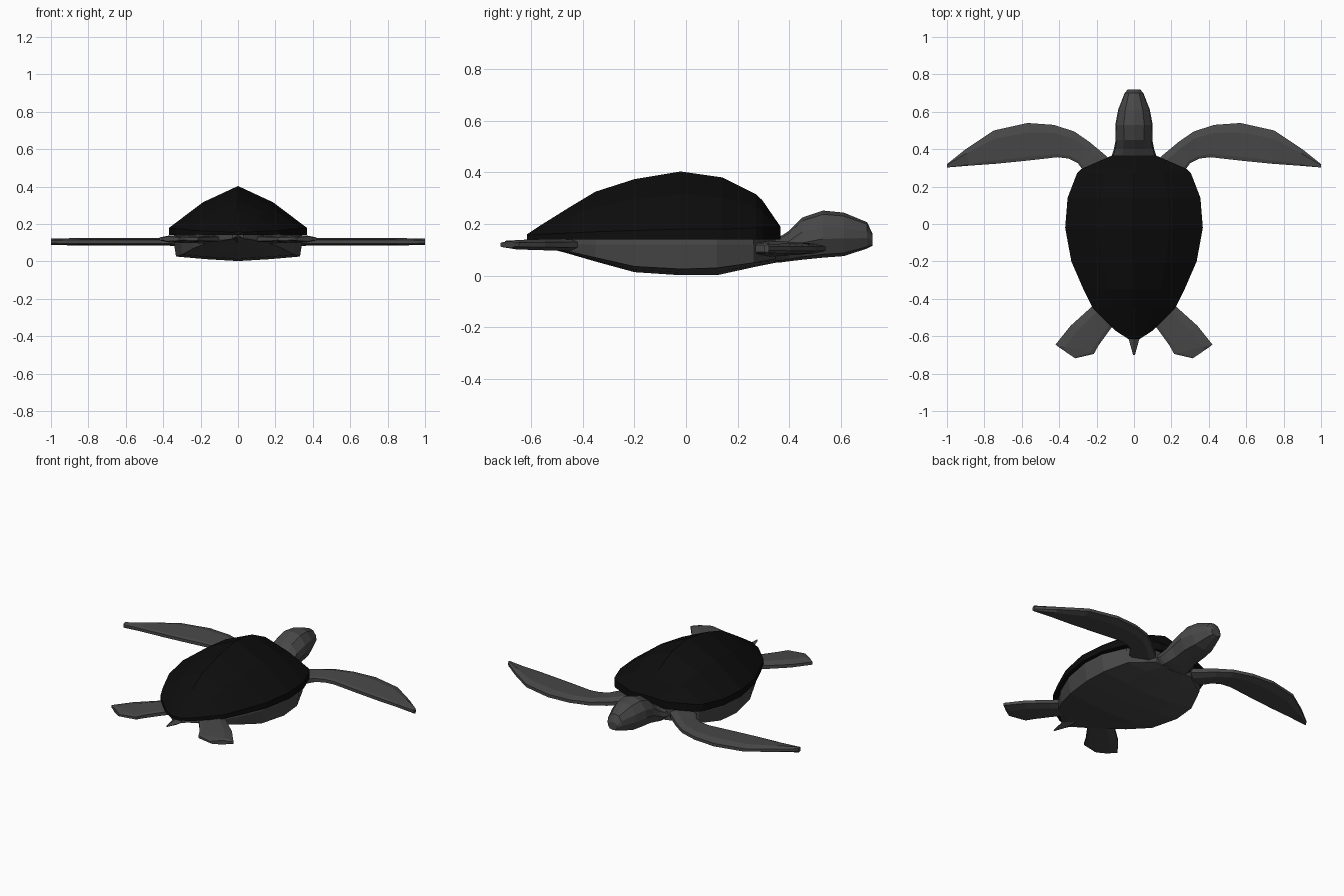
import bpy, bmesh
from mathutils import Vector


def material(name, v):
    m = bpy.data.materials.new(name)
    m.diffuse_color = (v, v, v, 1)
    return m


SKIN = material("dark_skin", 0.065)
BLACK = material("black_shell", 0.004)


def loft(name, rings, mat, mirror=False):
    """Skin a list of equal-length closed rings and cap both ends."""
    bm = bmesh.new()
    vs = [[bm.verts.new(p) for p in ring] for ring in rings]
    n = len(vs[0])
    for a, b in zip(vs, vs[1:]):
        for i in range(n):
            j = (i + 1) % n
            bm.faces.new((a[i], a[j], b[j], b[i]))
    bm.faces.new(vs[0])
    bm.faces.new(vs[-1][::-1])
    if mirror:
        geo = bm.verts[:] + bm.edges[:] + bm.faces[:]
        copy = bmesh.ops.duplicate(bm, geom=geo)["geom"]
        for v in copy:
            if isinstance(v, bmesh.types.BMVert):
                v.co.x *= -1
    bmesh.ops.recalc_face_normals(bm, faces=bm.faces[:])
    me = bpy.data.meshes.new(name)
    bm.to_mesh(me)
    bm.free()
    me.materials.append(mat)
    ob = bpy.data.objects.new(name, me)
    bpy.context.collection.objects.link(ob)
    return ob


def symmetric(y, half):
    """Close a half section (x, z), listed from top centre to bottom centre."""
    right = [(x, y, z) for x, z in half]
    left = [(-x, y, z) for x, z in half[-2:0:-1]]
    return right + left


def flipper(name, stations):
    """Thin blade: stations of leading point, trailing point, mid z, half thickness."""
    rings = []
    for lead, trail, z, t in stations:
        a, b = Vector((*lead, z)), Vector((*trail, z))
        up = Vector((0, 0, t))
        edge = up * 0.45
        p, q = a.lerp(b, 0.25), a.lerp(b, 0.9)
        rings.append([a + edge, p + up, q + up * 0.7, b + edge,
                      b - edge, q - up * 0.7, p - up, a - edge])
    return loft(name, rings, mat=SKIN, mirror=True)


# Shell: y, half width, rim height, ridge height
shell = [(-0.615, 0.03, 0.155, 0.16), (-0.57, 0.10, 0.16, 0.19),
         (-0.45, 0.22, 0.165, 0.265), (-0.35, 0.27, 0.17, 0.325),
         (-0.20, 0.335, 0.175, 0.373), (-0.02, 0.368, 0.18, 0.403),
         (0.14, 0.355, 0.18, 0.38), (0.27, 0.305, 0.185, 0.315),
         (0.295, 0.28, 0.185, 0.292), (0.365, 0.12, 0.185, 0.19)]
loft("shell", [symmetric(y, [(0, top), (w * 0.51, rim + (top - rim) * 0.61),
                             (w, rim), (w, 0.14), (0, 0.14)])
               for y, w, rim, top in shell], BLACK)

# Belly: y, half width, lower edge height, bottom height
belly = [(-0.60, 0.03, 0.125, 0.122), (-0.47, 0.17, 0.098, 0.09),
         (-0.35, 0.245, 0.07, 0.055), (-0.20, 0.31, 0.036, 0.014),
         (-0.02, 0.342, 0.026, 0.002), (0.12, 0.332, 0.03, 0.002),
         (0.26, 0.27, 0.05, 0.033), (0.345, 0.13, 0.065, 0.05)]
loft("belly", [symmetric(y, [(0, 0.15), (w, 0.15), (w * 1.01, 0.12),
                             (w * 0.97, low), (w * 0.5, (low + bot) / 2 - 0.002), (0, bot)])
               for y, w, low, bot in belly], SKIN)

# Neck and head: y, half width, bottom, top
head = [(0.28, 0.13, 0.05, 0.14), (0.37, 0.118, 0.052, 0.155),
        (0.40, 0.108, 0.056, 0.175), (0.45, 0.098, 0.062, 0.225),
        (0.53, 0.10, 0.07, 0.252), (0.61, 0.085, 0.076, 0.244),
        (0.70, 0.05, 0.105, 0.207), (0.72, 0.032, 0.115, 0.165)]
loft("head", [symmetric(y, [(0, t), (w * 0.55, t - (t - b) * 0.08),
                            (w * 0.93, b + (t - b) * 0.66), (w, b + (t - b) * 0.4),
                            (w * 0.7, b + (t - b) * 0.07), (0, b)])
              for y, w, b, t in head], SKIN)

# Front flippers
flipper("front_flippers", [
    ((0.08, 0.29), (0.20, 0.20), 0.105, 0.03),
    ((0.15, 0.365), (0.275, 0.29), 0.105, 0.03),
    ((0.24, 0.44), (0.30, 0.325), 0.105, 0.025),
    ((0.32, 0.495), (0.35, 0.35), 0.105, 0.022),
    ((0.43, 0.53), (0.41, 0.357), 0.105, 0.02),
    ((0.57, 0.54), (0.56, 0.34), 0.105, 0.02),
    ((0.75, 0.50), (0.74, 0.322), 0.105, 0.02),
    ((0.90, 0.40), (0.88, 0.312), 0.105, 0.019),
    ((1.00, 0.32), (1.00, 0.302), 0.105, 0.017)])

# Rear flippers
flipper("rear_flippers", [
    ((0.14, -0.36), (0.06, -0.48), 0.12, 0.025),
    ((0.24, -0.455), (0.125, -0.56), 0.12, 0.023),
    ((0.34, -0.545), (0.19, -0.65), 0.12, 0.021),
    ((0.42, -0.645), (0.215, -0.695), 0.12, 0.018),
    ((0.40, -0.66), (0.315, -0.718), 0.12, 0.013)])

# Tail
loft("tail", [symmetric(y, [(0, z + h), (w, z), (0, z - h)])
              for y, w, z, h in [(-0.52, 0.05, 0.122, 0.025),
                                 (-0.61, 0.03, 0.122, 0.018),
                                 (-0.70, 0.005, 0.13, 0.005)]], SKIN)
